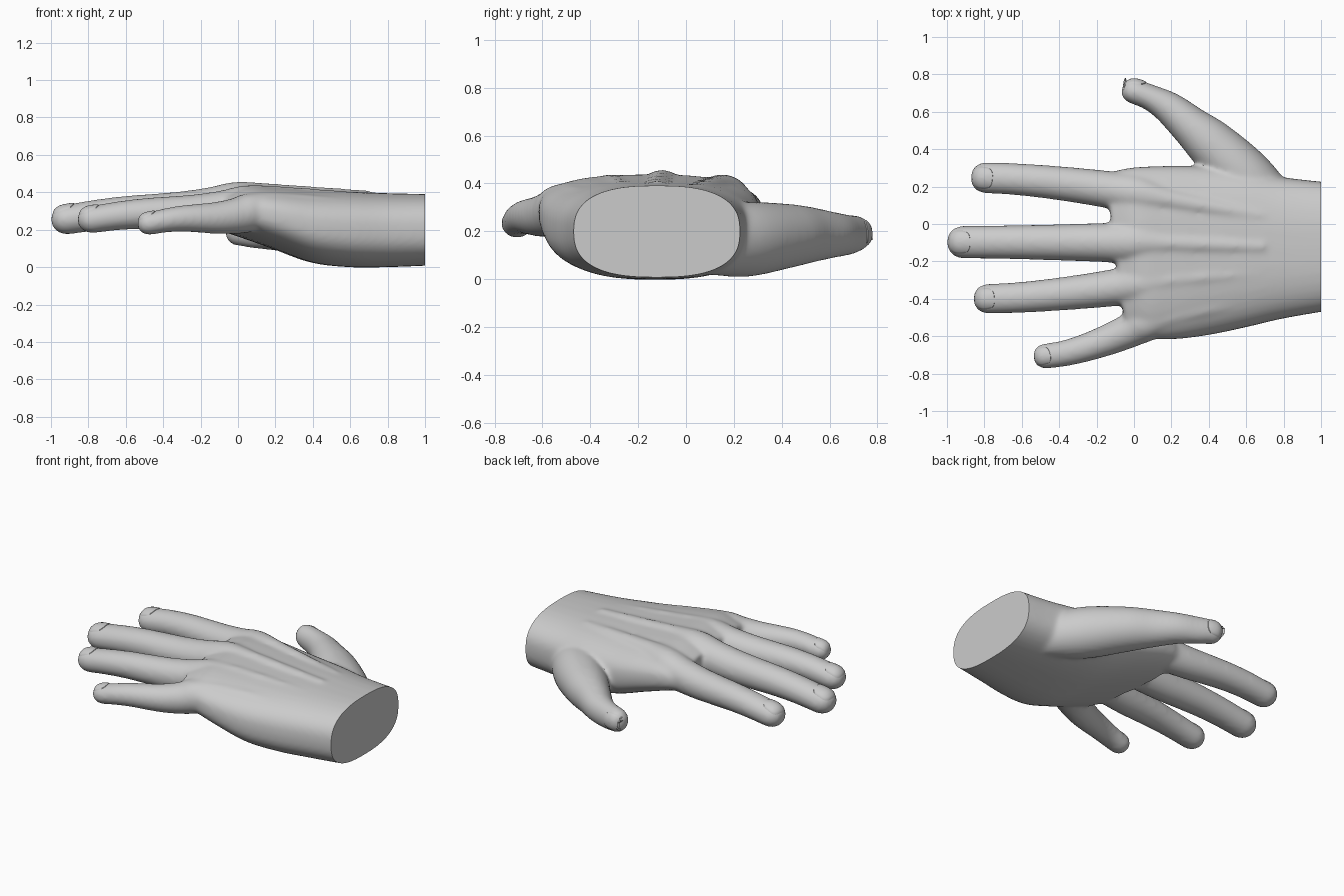
import bpy, bmesh, math
from mathutils import Vector
from mathutils.bvhtree import BVHTree

if "Cube" in bpy.data.objects:
    bpy.data.objects.remove(bpy.data.objects["Cube"])

skin = bpy.data.materials.new("light grey")
skin.diffuse_color = (0.6, 0.6, 0.6, 1)
skin.use_nodes = True
skin.node_tree.nodes["Principled BSDF"].inputs["Base Color"].default_value = skin.diffuse_color
SEG = 40


def spline(pts, steps=6):
    """Catmull-Rom resampling of equal-length tuples."""
    pts = [Vector(p) for p in pts]
    ext = [2 * pts[0] - pts[1]] + pts + [2 * pts[-1] - pts[-2]]
    out = []
    for i in range(len(pts) - 1):
        a, b, c, d = ext[i:i + 4]
        for s in range(steps):
            t = s / steps
            out.append(0.5 * (2 * b + (c - a) * t + (2 * a - 5 * b + 4 * c - d) * t * t
                              + (3 * b - a - 3 * c + d) * t ** 3))
    return out + [pts[-1]]


def loft(bm, rings):
    """Skin a closed tube through rings of points."""
    vs = [[bm.verts.new(p) for p in r] for r in rings]
    for r0, r1 in zip(vs, vs[1:]):
        for i in range(SEG):
            j = (i + 1) % SEG
            bm.faces.new((r0[i], r0[j], r1[j], r1[i]))
    bm.faces.new(vs[0][::-1])
    bm.faces.new(vs[-1])


def rounded(i, n):
    """Point i on a unit rounded square."""
    a = math.tau * i / SEG
    c, s = math.cos(a), math.sin(a)
    return math.copysign(abs(c) ** (2 / n), c), math.copysign(abs(s) ** (2 / n), s)


def palm(bm):
    """Wrist and palm; rows are x, y min, y max, z min, z max."""
    rows = [(1.06, -.46, .22, .01, .39), (.8, -.505, .25, 0, .395), (.6, -.55, .29, 0, .405),
            (.4, -.59, .31, .025, .415), (.2, -.615, .31, .10, .43), (.05, -.61, .30, .155, .435),
            (-.08, -.56, .27, .2, .39)]
    rings = []
    for x, y0, y1, z0, z1 in spline(rows):
        ring = []
        for i in range(SEG):
            c, s = rounded(i, 2.6)
            y = (y0 + y1) / 2 + (y1 - y0) / 2 * c
            z = (z0 + z1) / 2 + (z1 - z0) / 2 * s
            slant = -0.13 * (y + .3) * max(0, min(1, (.8 - x) / .8))
            ring.append((x + slant, y, z))
        rings.append(ring)
    loft(bm, rings)


def digit(bm, pts):
    """Elliptical tube with a rounded tip; points are x, y, z, side radius, height radius."""
    path = spline(pts)
    rings = []
    for k, p in enumerate(path):
        q = path[min(k + 1, len(path) - 1)] - path[max(k - 1, 0)]
        t = Vector((q[0], q[1], 0)).normalized()
        side = Vector((-t.y, t.x, 0))
        caps = [(math.sin(a * math.pi / 16), math.cos(a * math.pi / 16)) for a in range(1, 8)] if k == 0 else []
        for s, back in caps + [(1, 0)]:
            c = Vector(p[:3]) - t * p[3] * back
            s = s ** 0.85
            rings.append([c + side * p[3] * s * math.cos(math.tau * i / SEG)
                          + Vector((0, 0, p[4] * s * math.sin(math.tau * i / SEG))) for i in range(SEG)])
    loft(bm, rings)


def finger(bm, tip, knuckle, r_tip, r_knuckle):
    """Finger thickening from tip to knuckle, then a tendon under the back of the hand."""
    tip, knuckle = Vector(tip), Vector(knuckle)
    pts = []
    for k in range(7):
        t = k / 6
        x, y, z = tip.lerp(knuckle, t)
        y = tip.y + (knuckle.y - tip.y) * t ** 1.5
        z += .009 * math.sin(math.tau * t)
        r = r_tip + (r_knuckle - r_tip) * t ** 1.5
        pts.append((x, y, z, r, r * (.92 + .13 * t)))
    x, y, z = knuckle
    pts.append((x + .2, y * .87 - .018, z + .018, .07, .088))
    pts.append((.7, y * .62 - .06, z + .01, .05, .06))
    digit(bm, pts)


fingers = {"index": ((-.79, .247, .262), (.02, .16, .325), .083, .106),
           "middle": ((-.912, -.097, .255), (-.01, -.1, .34), .087, .110),
           "ring": ((-.778, -.4, .255), (.04, -.32, .325), .080, .106),
           "little": ((-.472, -.706, .233), (.06, -.53, .29), .067, .100)}

bm = bmesh.new()
palm(bm)
for spec in fingers.values():
    finger(bm, *spec)
# Thumb, running into the mound at its root
digit(bm, [(0, .71, .19, .067, .075), (.09, .675, .185, .07, .085), (.19, .618, .185, .088, .095),
           (.3, .525, .185, .108, .115), (.42, .42, .18, .135, .135), (.6, .25, .165, .15, .155),
           (.78, .08, .15, .12, .13)])
bmesh.ops.recalc_face_normals(bm, faces=bm.faces)
mesh = bpy.data.meshes.new("hand")
bm.to_mesh(mesh)
hand = bpy.data.objects.new("hand", mesh)
bpy.context.collection.objects.link(hand)

# Fuse the parts into one soft skin
rm = hand.modifiers.new("fuse", 'REMESH')
rm.mode, rm.voxel_size = 'VOXEL', 0.012
sm = hand.modifiers.new("soften", 'SMOOTH')
sm.factor, sm.iterations = 0.5, 14
fused = bpy.data.meshes.new_from_object(hand.evaluated_get(bpy.context.evaluated_depsgraph_get()))
hand.modifiers.clear()

# Flat cut at the wrist
bm = bmesh.new()
bm.from_mesh(fused)
cut = bmesh.ops.bisect_plane(bm, geom=bm.verts[:] + bm.edges[:] + bm.faces[:], plane_co=(1, 0, 0),
                             plane_no=(1, 0, 0), clear_outer=True)
bmesh.ops.contextual_create(bm, geom=[e for e in cut["geom_cut"] if isinstance(e, bmesh.types.BMEdge)])
bmesh.ops.recalc_face_normals(bm, faces=bm.faces)
tree = BVHTree.FromBMesh(bm)
bm.to_mesh(fused)
hand.data = fused


def nail(name, centre, normal, along, half_len, half_wid):
    """Rounded plate laid onto the fingertip, with a skirt sunk into the skin."""
    n = Vector(normal).normalized()
    u = Vector(along)
    u = (u - n * u.dot(n)).normalized()
    v = n.cross(u)
    bm = bmesh.new()
    prev = None
    for rad, lift in [(.03, .006), (.3, .006), (.55, .006), (.8, .005), (.95, .004), (1, -.012)]:
        ring = []
        for i in range(SEG):
            c, s = rounded(i, 2.7)
            p = Vector(centre) + u * half_len * rad * c + v * half_wid * rad * s
            hit = tree.ray_cast(p + n * .3, -n)[0] or p
            ring.append(bm.verts.new(hit + n * lift))
        if prev:
            for i in range(SEG):
                j = (i + 1) % SEG
                bm.faces.new((prev[i], ring[i], ring[j], prev[j]))
        else:
            bm.faces.new(ring)
        prev = ring
    bmesh.ops.recalc_face_normals(bm, faces=bm.faces)
    me = bpy.data.meshes.new(name)
    bm.to_mesh(me)
    ob = bpy.data.objects.new(name, me)
    bpy.context.collection.objects.link(ob)
    return ob


parts = [hand, nail("thumb_nail", (.005, .76, .195), (.25, 1, .15), (-1, .4, 0), .06, .055)]
for name, (tip, knuckle, r, _) in fingers.items():
    along = Vector(tip) - Vector(knuckle)
    parts.append(nail(name + "_nail", Vector(tip) - Vector((.012, 0, 0)), (-.15, 0, 1), along, r * .72, r * .74))

for ob in parts:
    ob.data.materials.clear()
    ob.data.materials.append(skin)
    bpy.ops.object.select_all(action='DESELECT')
    ob.select_set(True)
    bpy.context.view_layer.objects.active = ob
    bpy.ops.object.shade_smooth_by_angle(angle=math.radians(45))
